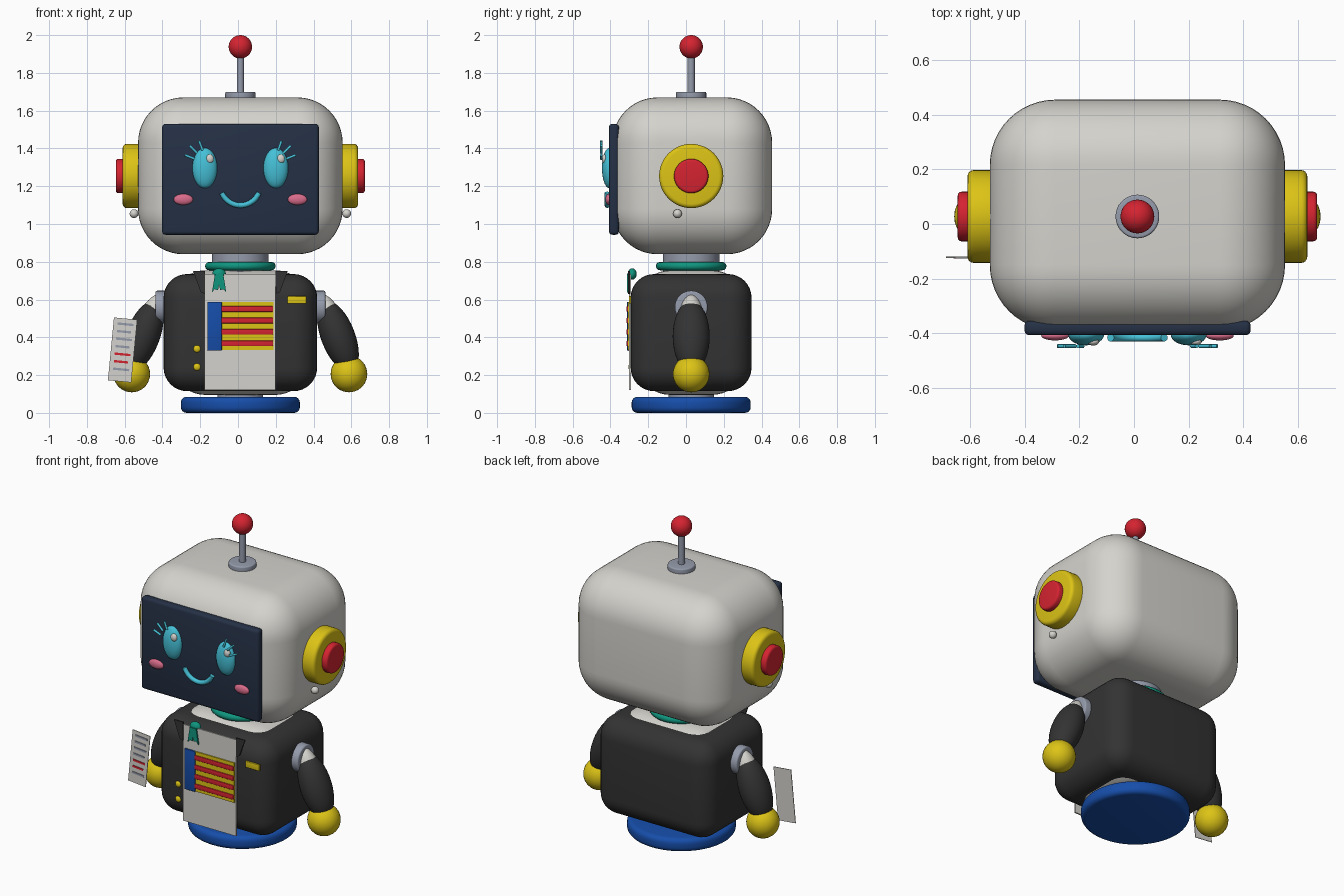
import bpy, bmesh, math
from mathutils import Matrix, Vector

if "Cube" in bpy.data.objects:
    bpy.data.objects.remove(bpy.data.objects["Cube"])

CX, CY = 0.0125, 0.0275   # symmetry axis of the robot


def mat(name, r, g, b):
    m = bpy.data.materials.new(name)
    m.diffuse_color = (r, g, b, 1)
    m.use_nodes = True
    m.node_tree.nodes["Principled BSDF"].inputs["Base Color"].default_value = m.diffuse_color
    return m


WHITE = mat("off_white", 0.66, 0.65, 0.61)
DARK = mat("charcoal", 0.033, 0.033, 0.033)
NAVY = mat("navy", 0.018, 0.03, 0.06)
BLUE = mat("blue", 0.008, 0.075, 0.40)
YELLOW = mat("yellow", 0.72, 0.55, 0.008)
RED = mat("red", 0.66, 0.017, 0.03)
GREEN = mat("green", 0.005, 0.30, 0.21)
CYAN = mat("cyan", 0.06, 0.53, 0.68)
PINK = mat("pink", 0.70, 0.15, 0.26)
GREY = mat("steel_grey", 0.30, 0.33, 0.41)


def finish(bm, name, m, xf=None):
    if xf is not None:
        bm.transform(xf)
    bmesh.ops.recalc_face_normals(bm, faces=bm.faces)
    me = bpy.data.meshes.new(name)
    bm.to_mesh(me)
    bm.free()
    me.materials.append(m)
    ob = bpy.data.objects.new(name, me)
    bpy.context.collection.objects.link(ob)
    bpy.ops.object.select_all(action='DESELECT')
    ob.select_set(True)
    bpy.context.view_layer.objects.active = ob
    bpy.ops.object.shade_smooth_by_angle(angle=math.radians(40))
    return ob


def box(name, m, lo, hi, r=0, seg=3, xf=None):
    """Box between two corners with rounded edges."""
    bm = bmesh.new()
    bmesh.ops.create_cube(bm, size=1)
    lo, hi = Vector(lo), Vector(hi)
    bm.transform(Matrix.Translation((lo + hi) / 2) @ Matrix.Diagonal((*(hi - lo), 1)))
    if r:
        bmesh.ops.bevel(bm, geom=bm.edges[:], offset=r, segments=seg, profile=0.5,
                        affect='EDGES', clamp_overlap=True)
    return finish(bm, name, m, xf)


def ball(name, m, loc, size, rot=None):
    """Ellipsoid with three radii."""
    bm = bmesh.new()
    bmesh.ops.create_uvsphere(bm, u_segments=32, v_segments=18, radius=1)
    xf = Matrix.Translation(loc) @ (rot or Matrix()) @ Matrix.Diagonal((*size, 1))
    return finish(bm, name, m, xf)


def rod(name, m, a, b, r, r2=None, bev=0, n=48):
    """Cylinder or cone from a to b with optional rounded rims."""
    a, b = Vector(a), Vector(b)
    bm = bmesh.new()
    bmesh.ops.create_cone(bm, cap_ends=True, segments=n, radius1=r,
                          radius2=r if r2 is None else r2, depth=(b - a).length)
    if bev:
        rims = [e for e in bm.edges if any(len(f.verts) > 4 for f in e.link_faces)]
        bmesh.ops.bevel(bm, geom=rims, offset=bev, segments=4, profile=0.5, affect='EDGES')
    rot = Vector((0, 0, 1)).rotation_difference(b - a).to_matrix().to_4x4()
    return finish(bm, name, m, Matrix.Translation((a + b) / 2) @ rot)


def tube(name, m, points, r, closed=False):
    """Round tube swept along points."""
    cu = bpy.data.curves.new(name, 'CURVE')
    cu.dimensions = '3D'
    cu.bevel_depth, cu.bevel_resolution, cu.use_fill_caps = r, 4, True
    sp = cu.splines.new('POLY')
    sp.points.add(len(points) - 1)
    for p, co in zip(sp.points, points):
        p.co = (*co, 1)
    sp.use_cyclic_u = closed
    sp.use_smooth = True
    cu.materials.append(m)
    ob = bpy.data.objects.new(name, cu)
    bpy.context.collection.objects.link(ob)
    return ob


def plate(name, m, outline, y0, y1):
    """Flat outline in x, z extruded from y0 to y1."""
    bm = bmesh.new()
    f = bm.faces.new([bm.verts.new((x, y0, z)) for x, z in outline])
    ext = bmesh.ops.extrude_face_region(bm, geom=[f])["geom"]
    for v in ext:
        if isinstance(v, bmesh.types.BMVert):
            v.co.y = y1
    return finish(bm, name, m)


def ring_points(r, z, n=48):
    return [(CX + r * math.cos(t), CY + r * math.sin(t), z)
            for t in (2 * math.pi * i / n for i in range(n))]


# Base
rod("base", BLUE, (CX, CY, 0), (CX, CY, 0.085), 0.315, bev=0.03, n=64)
rod("base_stem", GREY, (CX, CY, 0.07), (CX, CY, 0.14), 0.12)

# Torso: white body under a dark jacket
box("torso", WHITE, (-0.36, -0.27, 0.095), (0.385, 0.325, 0.755), 0.19, 10)
box("jacket", DARK, (-0.394, -0.293, 0.115), (0.419, 0.347, 0.735), 0.125, 8)
box("shirt_front", WHITE, (-0.178, -0.301, 0.12), (0.198, -0.292, 0.735))
for s in (-1, 1):
    plate("lapel", DARK, [(CX + s * x, z) for x, z in
          ((0.25, 0.75), (0.186, 0.75), (0.188, 0.63), (0.21, 0.64))], -0.306, -0.297)

# Chest flag with raised bars
box("flag_field", YELLOW, (-0.09, -0.308, 0.333), (0.188, -0.30, 0.587))
box("flag_hoist", BLUE, (-0.162, -0.312, 0.33), (-0.086, -0.30, 0.588), 0.003)
for z in (0.55, 0.489, 0.429, 0.368):
    box("flag_bar", RED, (-0.088, -0.315, z - 0.015), (0.186, -0.304, z + 0.015), 0.004)

# Jacket buttons and name badge
for z in (0.339, 0.243):
    ball("button", YELLOW, (-0.217, -0.293, z), (0.019, 0.012, 0.019))
box("badge", YELLOW, (0.262, -0.303, 0.578), (0.362, -0.29, 0.618), 0.003)

# Neck with green scarf and knot
rod("neck", GREY, (CX, CY, 0.70), (CX, CY, 0.87), 0.15)
tube("scarf_ring", GREEN, ring_points(0.165, 0.777), 0.022, True)
ball("scarf_knot", GREEN, (-0.1, -0.285, 0.735), (0.036, 0.024, 0.03))
for s in (-1, 1):
    plate("scarf_tail", GREEN, [(-0.1 + s * x, z) for x, z in
          ((-0.012, 0.735), (0.022, 0.735), (0.038, 0.637), (0.024, 0.655), (0.006, 0.65))],
          -0.312, -0.303)

# Head and screen
box("head", WHITE, (-0.529, -0.39, 0.84), (0.554, 0.456, 1.67), 0.24, 12)
box("screen", NAVY, (-0.402, -0.408, 0.943), (0.428, -0.355, 1.53), 0.018)

# Antenna
rod("antenna_base", GREY, (CX, CY, 1.655), (CX, CY, 1.70), 0.08, bev=0.008)
rod("antenna_rod", GREY, (CX, CY, 1.69), (CX, CY, 1.9), 0.019, n=24)
ball("antenna_ball", RED, (CX, CY, 1.938), (0.062,) * 3)

# Mouth
tube("smile", CYAN, [(CX + 0.106 * math.sin(t), -0.417, 1.205 - 0.106 * math.cos(t))
     for t in (math.radians(-68 + 136 * i / 20) for i in range(21))], 0.014)

LASHES = (((0.012, 1.39), (0.03, 1.44)), ((0.04, 1.375), (0.08, 1.415)),
          ((0.055, 1.345), (0.105, 1.365)))

for s in (-1, 1):
    # Eyes, highlights, lashes and cheeks
    ex = CX + s * 0.188
    ball("eye", CYAN, (ex, -0.405, 1.296), (0.066, 0.04, 0.107))
    ball("eye_highlight", WHITE, (ex + 0.026, -0.432, 1.345), (0.021, 0.014, 0.024))
    for (x0, z0), (x1, z1) in LASHES:
        rod("eyelash", CYAN, (ex + s * x0, -0.448, z0), (ex + s * x1, -0.448, z1), 0.007, n=10)
    ball("cheek", PINK, (CX + s * 0.302, -0.41, 1.13), (0.051, 0.017, 0.029))

    # Ear discs and earrings
    rod("ear_disc", YELLOW, (CX + s * 0.50, CY, 1.254), (CX + s * 0.623, CY, 1.254), 0.17, bev=0.022)
    rod("ear_cap", RED, (CX + s * 0.60, CY, 1.254), (CX + s * 0.659, CY, 1.254), 0.091, bev=0.014)
    ball("earring", WHITE, (CX + s * 0.563, -0.045, 1.055), (0.023,) * 3)

    # Shoulder, sleeve, arm and hand
    rod("shoulder", GREY, (CX + s * 0.36, CY, 0.56), (CX + s * 0.45, CY, 0.56), 0.087, bev=0.01)
    tilt = Matrix.Rotation(-s * math.radians(21), 4, 'Y')
    ball("sleeve", WHITE, (CX + s * 0.502, CY, 0.425), (0.075, 0.075, 0.215), tilt)
    ball("arm", DARK, (CX + s * 0.517, CY, 0.405), (0.09, 0.098, 0.2), tilt)
    ball("hand", YELLOW, (CX + s * 0.575, CY, 0.206), (0.097,) * 3)

# Printed sheet held in one hand
sheet = Matrix.Translation((-0.611, -0.122, 0.333)) @ Matrix.Rotation(math.radians(5.5), 4, 'Y')
box("sheet", WHITE, (-0.062, -0.002, -0.167), (0.062, 0.002, 0.167), xf=sheet)
for i in range(7):
    w = (0.045, 0.035)[i % 2]
    z = 0.137 - i * 0.04
    box("sheet_line", RED if i in (4, 5) else GREY, (-0.04, -0.005, z - 0.006),
        (w, -0.001, z + 0.006), xf=sheet)
